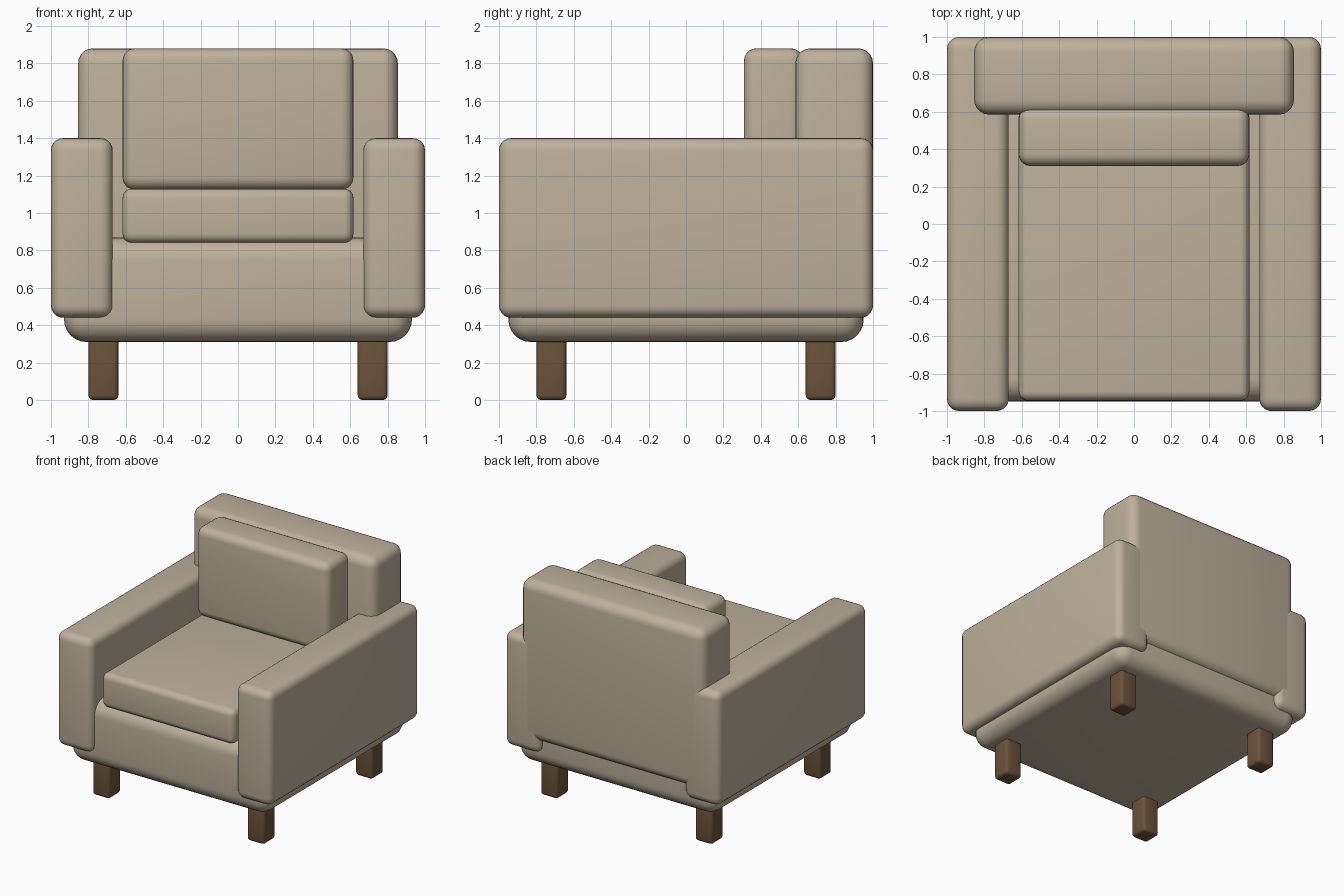
import bpy
from mathutils import Vector

cube = bpy.data.objects.get("Cube")
if cube:
    bpy.data.objects.remove(cube, do_unlink=True)


def make_material(name, rgb):
    mat = bpy.data.materials.new(name)
    mat.use_nodes = True
    colour = (*rgb, 1.0)
    mat.diffuse_color = colour
    mat.node_tree.nodes["Principled BSDF"].inputs["Base Color"].default_value = colour
    return mat


fabric = make_material("beige fabric", (0.52, 0.44, 0.33))
wood = make_material("brown wood", (0.15, 0.085, 0.043))


def rounded_box(name, low, high, radius, mat, segments=5):
    """Box between two corners with rounded edges."""
    low, high = Vector(low), Vector(high)
    bpy.ops.mesh.primitive_cube_add(size=1, location=(low + high) / 2)
    box = bpy.context.object
    box.name = name
    box.scale = high - low
    bpy.ops.object.transform_apply(location=False, rotation=False, scale=True)
    bevel = box.modifiers.new("rounded edges", "BEVEL")
    bevel.width = radius
    bevel.segments = segments
    bpy.ops.object.modifier_apply(modifier=bevel.name)
    box.data.materials.append(mat)
    bpy.ops.object.shade_smooth_by_angle()
    return box


# Upholstered body
rounded_box("base", (-0.93, -0.95, 0.31), (0.93, 0.95, 0.87), 0.12, fabric, 6)
rounded_box("backrest", (-0.855, 0.585, 0.54), (0.855, 1, 1.88), 0.08, fabric)

# Loose cushions
rounded_box("seat_cushion", (-0.617, -0.945, 0.84), (0.617, 0.62, 1.13), 0.05, fabric)
rounded_box("back_cushion", (-0.617, 0.31, 1.125), (0.617, 0.625, 1.88), 0.065, fabric)

# Arms and legs on both sides
for side, sign in (("left", 1), ("right", -1)):
    inner, outer = sorted((0.67 * sign, sign))
    rounded_box(side + "_arm", (inner, -1, 0.44), (outer, 1, 1.4), 0.065, fabric)
    for end, y in (("front", -0.72), ("back", 0.72)):
        x = 0.72 * sign
        rounded_box(f"{end}_{side}_leg", (x - 0.08, y - 0.08, 0),
                    (x + 0.08, y + 0.08, 0.36), 0.025, wood, 3)
